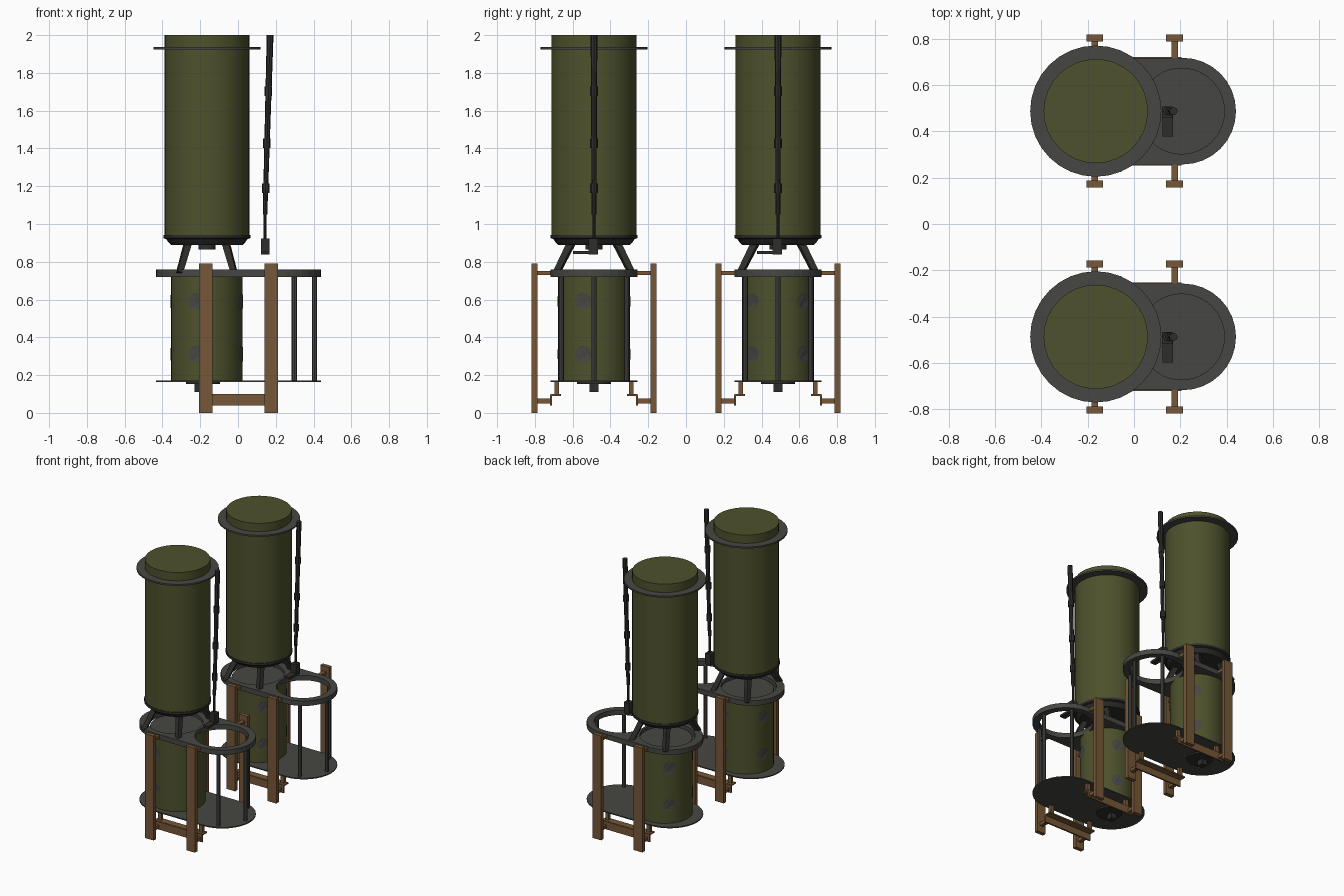
import bpy, bmesh, math
from mathutils import Vector

cube = bpy.data.objects.get("Cube")
if cube:
    bpy.data.objects.remove(cube)


def material(name, r, g, b):
    m = bpy.data.materials.new(name)
    m.use_nodes = True
    m.diffuse_color = (r, g, b, 1)
    m.node_tree.nodes["Principled BSDF"].inputs["Base Color"].default_value = (r, g, b, 1)
    return m


OLIVE = material("olive paint", 0.075, 0.083, 0.025)
WOOD = material("brown wood", 0.18, 0.095, 0.038)
STEEL = material("grey steel", 0.061, 0.064, 0.056)
DARK = material("dark steel", 0.027, 0.028, 0.025)


def finish(name, bm, mat, smooth=False):
    bmesh.ops.recalc_face_normals(bm, faces=bm.faces)
    mesh = bpy.data.meshes.new(name)
    bm.to_mesh(mesh)
    bm.free()
    mesh.materials.append(mat)
    obj = bpy.data.objects.new(name, mesh)
    bpy.context.collection.objects.link(obj)
    if smooth:
        bpy.ops.object.select_all(action="DESELECT")
        bpy.context.view_layer.objects.active = obj
        obj.select_set(True)
        bpy.ops.object.shade_smooth_by_angle(angle=math.radians(35))
    return obj


def box(name, mat, x, y, z):
    """Box from (min, max) ranges on each axis."""
    bm = bmesh.new()
    bmesh.ops.create_cube(bm, size=1)
    for v in bm.verts:
        for i, (lo, hi) in enumerate((x, y, z)):
            v.co[i] = (lo + hi) / 2 + v.co[i] * (hi - lo)
    return finish(name, bm, mat)


def lathe(name, mat, x, y, profile, closed=False, sides=32):
    """Spin a radius/height profile around a vertical axis."""
    bm = bmesh.new()
    rings = []
    for r, z in profile:
        rings.append([bm.verts.new((x + r * math.cos(math.tau * i / sides),
                                    y + r * math.sin(math.tau * i / sides), z))
                      for i in range(sides)])
    pairs = list(zip(rings, rings[1:]))
    if closed:
        pairs.append((rings[-1], rings[0]))
    else:
        bm.faces.new(rings[0])
        bm.faces.new(rings[-1])
    for a, b in pairs:
        for i in range(sides):
            j = (i + 1) % sides
            bm.faces.new((a[i], a[j], b[j], b[i]))
    return finish(name, bm, mat, True)


def bar(name, mat, start, end, r1, r2, sides=8):
    """Tapered straight bar between two points."""
    a, b = Vector(start), Vector(end)
    bm = bmesh.new()
    bmesh.ops.create_cone(bm, cap_ends=True, segments=sides, radius1=r1, radius2=r2,
                          depth=(b - a).length)
    rot = (b - a).to_track_quat("Z", "Y")
    for v in bm.verts:
        v.co = rot @ v.co + (a + b) / 2
    return finish(name, bm, mat, sides > 4)


def stadium(name, mat, y, z0, z1, holes=False):
    """Round-ended plate, optionally with two round openings."""
    bm = bmesh.new()
    pts = []
    for cx, start in ((0.21, -90), (-0.205, 90)):
        for i in range(17):
            a = math.radians(start + i * 180 / 16)
            pts.append(bm.verts.new((cx + 0.23 * math.cos(a), y + 0.23 * math.sin(a), z0)))
    face = bm.faces.new(pts)
    top = bmesh.ops.extrude_face_region(bm, geom=[face])["geom"]
    for v in top:
        if isinstance(v, bmesh.types.BMVert):
            v.co.z = z1
    obj = finish(name, bm, mat)
    if holes:
        for cx, r in ((-0.185, 0.19), (0.205, 0.185)):
            cutter = bar("opening_cutter", mat, (cx, y, z0 - 0.1), (cx, y, z1 + 0.1), r, r, 40)
            cutter.hide_render = True
            cutter.hide_viewport = True
            mod = obj.modifiers.new("opening", "BOOLEAN")
            mod.operation = "DIFFERENCE"
            mod.solver = "EXACT"
            mod.object = cutter
            bpy.context.view_layer.update()
            bpy.ops.object.select_all(action="DESELECT")
            bpy.context.view_layer.objects.active = obj
            obj.select_set(True)
            bpy.ops.object.modifier_apply(modifier=mod.name)
            bpy.data.objects.remove(cutter)
    return obj


AXIS = -0.165


def build_unit(prefix, cy, spot_turn):
    # Upper tank with its thin collar and base flange
    lathe(prefix + "upper_tank", OLIVE, AXIS, cy, [(0.225, 0.935), (0.225, 2.0)])
    lathe(prefix + "tank_collar", STEEL, AXIS, cy,
          [(0.22, 1.925), (0.283, 1.925), (0.283, 1.937), (0.22, 1.937)], True)
    lathe(prefix + "base_flange", DARK, AXIS, cy,
          [(0.19, 0.89), (0.205, 0.905), (0.215, 0.92), (0.23, 0.925), (0.23, 0.942)])
    lathe(prefix + "outlet", DARK, AXIS, cy, [(0.045, 0.865), (0.045, 0.9)], sides=16)

    # Splayed legs carrying the tank
    for sx in (-1, 1):
        for sy in (-1, 1):
            bar(prefix + "tank_leg", DARK, (AXIS + sx * 0.1, cy + sy * 0.12, 0.9),
                (AXIS + sx * 0.145, cy + sy * 0.2, 0.74), 0.026, 0.022, 4)

    # Lower drum with a grey lid and round side plates
    lathe(prefix + "lower_drum", OLIVE, AXIS, cy, [(0.19, 0.17), (0.19, 0.73)])
    lathe(prefix + "drum_lid", STEEL, AXIS, cy, [(0.188, 0.728), (0.188, 0.735)])
    for k in range(4):
        a = math.radians(spot_turn + 90 * k)
        for z in (0.31, 0.59):
            bm = bmesh.new()
            bmesh.ops.create_circle(bm, cap_ends=True, segments=20, radius=0.045)
            bmesh.ops.subdivide_edges(bm, edges=bm.edges, cuts=1)
            bmesh.ops.triangulate(bm, faces=bm.faces)
            for v in bm.verts:
                t = a + v.co.x / 0.19
                v.co = (AXIS + 0.193 * math.cos(t), cy + 0.193 * math.sin(t), z + v.co.y)
            finish(prefix + "drum_spot", bm, STEEL)

    # Top frame, floor plate and the rods joining them
    stadium(prefix + "top_frame", STEEL, cy, 0.72, 0.758, True)
    stadium(prefix + "floor_plate", STEEL, cy, 0.164, 0.172)
    for deg in (-63, 0, 63):
        a = math.radians(deg)
        x, y = 0.21 + 0.195 * math.cos(a), cy + 0.195 * math.sin(a)
        bar(prefix + "frame_rod", STEEL, (x, y, 0.17), (x, y, 0.73), 0.014, 0.014)

    # Fittings under the floor
    lathe(prefix + "floor_boss", DARK, AXIS - 0.02, cy, [(0.09, 0.152), (0.09, 0.166)], sides=20)
    box(prefix + "drain_block", DARK, (-0.23, -0.185), (cy - 0.024, cy + 0.024), (0.11, 0.155))

    # Hanging rod with joints and a foot lever
    low, high = Vector((0.143, cy, 1.05)), Vector((0.17, cy, 2.0))
    bar(prefix + "long_rod", DARK, low, high, 0.012, 0.018)
    for t in (0.12, 0.37, 0.66):
        p = low.lerp(high, t)
        bar(prefix + "rod_joint", DARK, p, p + Vector((0, 0, 0.05)), 0.02, 0.02)
    bar(prefix + "rod_tip", DARK, (0.143, cy, 0.9), low, 0.008, 0.008)
    box(prefix + "rod_foot", DARK, (0.121, 0.166), (cy - 0.03, cy + 0.02), (0.838, 0.922))
    box(prefix + "foot_lever", DARK, (0.123, 0.168), (cy - 0.11, cy - 0.02), (0.842, 0.858))

    # Timber posts, connectors and lower rails on both sides
    for s in (-1, 1):
        def span(a, b):
            return tuple(sorted((cy + s * a, cy + s * b)))
        for px in (-0.17, 0.175):
            box(prefix + "post", WOOD, (px - 0.036, px + 0.036), span(0.3, 0.33), (0, 0.79))
            box(prefix + "upper_connector", WOOD, (px - 0.014, px + 0.014),
                span(0.215, 0.305), (0.73, 0.752))
            box(prefix + "lower_connector", WOOD, (px - 0.014, px + 0.014),
                span(0.225, 0.305), (0.05, 0.075))
            box(prefix + "hanger", WOOD, (px - 0.014, px + 0.014), span(0.185, 0.208), (0.09, 0.166))
        box(prefix + "rail_web", WOOD, (-0.2, 0.205), span(0.222, 0.234), (0.04, 0.098))
        box(prefix + "rail_flange", WOOD, (-0.2, 0.205), span(0.175, 0.228), (0.09, 0.1))


build_unit("front_", -0.487, -17)
build_unit("rear_", 0.487, 45)
